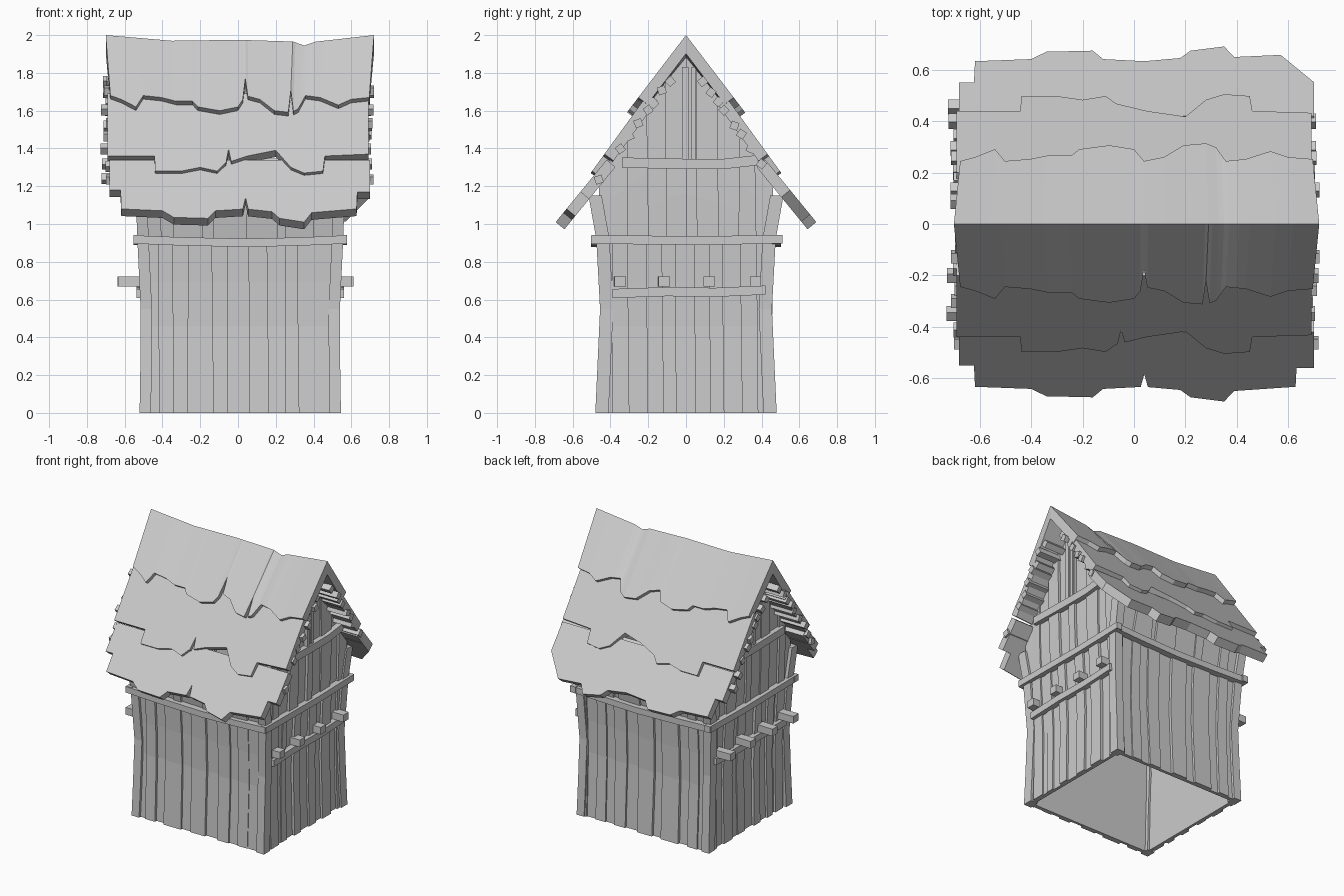
import bpy, bmesh, math, random
from mathutils import Vector

if "Cube" in bpy.data.objects:
    bpy.data.objects.remove(bpy.data.objects["Cube"])

random.seed(7)
R = random.uniform
CX = 0.012                                   # walls sit slightly right of centre

mat = bpy.data.materials.new("plain grey")
mat.diffuse_color = (0.6, 0.6, 0.6, 1)
mat.use_nodes = True
mat.node_tree.nodes["Principled BSDF"].inputs["Base Color"].default_value = mat.diffuse_color


def table(tab, t):
    """Piecewise linear lookup."""
    if t <= tab[0][0]:
        return tab[0][1]
    for (a, va), (b, vb) in zip(tab, tab[1:]):
        if t <= b:
            return va + (vb - va) * (t - a) / (b - a)
    return tab[-1][1]


def half_x(z): return table([(0, .533), (.5, .525), (.92, .545), (1.2, .555)], z)
def half_y(z): return table([(0, .48), (.55, .455), (.92, .475), (1.2, .525)], z)
def under_roof(y): return table([(0, 1.9), (.22, 1.6), (.5, 1.2), (.7, .95)], abs(y))


def build(name, lofts):
    """One object from several lofts; a loft is a list of 4-point rings."""
    bm = bmesh.new()
    for rings in lofts:
        vs = [[bm.verts.new(p) for p in ring] for ring in rings]
        for a, b in zip(vs, vs[1:]):
            for i in range(4):
                j = (i + 1) % 4
                bm.faces.new((a[i], a[j], b[j], b[i]))
        bm.faces.new(vs[0][::-1])
        bm.faces.new(vs[-1])
    bmesh.ops.recalc_face_normals(bm, faces=bm.faces)
    me = bpy.data.meshes.new(name)
    bm.to_mesh(me)
    bm.free()
    me.materials.append(mat)
    ob = bpy.data.objects.new(name, me)
    bpy.context.collection.objects.link(ob)
    return ob


def bar(axis, pts, a, b, tilt=0):
    """Beam along x or y through centre points, half width a, half height b."""
    rings = []
    for p in pts:
        ring = []
        for u, w in ((-a, -b), (a, -b), (a, b), (-a, b)):
            h = u * math.cos(tilt) - w * math.sin(tilt)
            v = u * math.sin(tilt) + w * math.cos(tilt)
            ring.append(Vector(p) + Vector((0, h, v) if axis == 'x' else (h, 0, v)))
        rings.append(ring)
    return rings


def planks(axis, side, seams, z0, top):
    """Row of boards on one wall; depth alternates so every seam shows."""
    lean = [0 if abs(s) < .01 or i in (0, len(seams) - 1) else R(-.012, .012)
            for i, s in enumerate(seams)]
    out = []
    for i in range(len(seams) - 1):
        d = (.008 if i % 2 else .022) + R(-.005, .005)
        rings = []
        for k in range(5):
            f, ring = k / 4, []
            for j, outer in ((i, 0), (i + 1, 0), (i + 1, 1), (i, 1)):
                u = seams[j] + lean[j] * f
                z = z0 + f * (top(u) - z0)
                depth = d if outer else .045
                if axis == 'x':
                    ring.append((CX + u, side * (half_y(z) - depth), z))
                else:
                    ring.append((CX + side * (half_x(z) - depth), u, z))
            rings.append(ring)
        out.append(rings)
    return out


# Board walls: lower and upper storeys on all four sides
front_low = [-.5, -.43, -.35, -.28, -.14, -.07, .05, .15, .24, .31, .39, .46, .5]
front_up = [-.5, -.42, -.35, -.2, -.14, .03, .2, .24, .39, .5]
side_low = [-.45, -.39, -.3, -.26, -.2, -.12, -.05, .05, .13, .2, .3, .38, .45]
side_up = [-.46, -.38, -.31, -.2, -.1, 0, .06, .17, .28, .37, .46]
for side, label in ((-1, "front"), (1, "back")):
    build(label + "_wall_boards", planks('x', side, front_low, 0, lambda u: .92)
          + planks('x', side, front_up, .92, lambda u: 1.15))
for side, label in ((-1, "left"), (1, "right")):
    build(label + "_wall_boards", planks('y', side, side_low, 0, lambda u: .92))
    build(label + "_gable_boards", planks('y', side, side_up, .92, under_roof))

# Corner posts follow the waisted wall profile
posts = []
for sx in (-1, 1):
    for sy in (-1, 1):
        rings = []
        for z in (0, .25, .55, .92, 1.15):
            X, Y = half_x(z), half_y(z)
            rings.append([(CX + sx * (X - a), sy * (Y - b), z)
                          for a, b in ((.06, .07), (0, .07), (0, 0), (.06, 0))])
        posts.append(rings)
build("corner_posts", posts)

# Bowed belt of beams around the house
belt = []
for s in (-1, 1):
    belt.append(bar('x', [(x, s * .48, z) for x, z in
                          ((-.553, .918), (-.3, .908), (.05, .9), (.35, .908), (.57, .918))], .024, .022))
    belt.append(bar('y', [(CX + s * .542, y, z) for y, z in
                          ((-.5, .918), (-.2, .915), (.1, .912), (.512, .92))], .022, .023))
build("belt_beams", belt)

# Side beams, gable beams and king posts
side_beams, king = [], []
for s in (-1, 1):
    side_beams.append(bar('y', [(CX + s * .53, y, z) for y, z in
                                ((-.39, .632), (-.1, .642), (.15, .638), (.42, .65))], .02, .024))
    side_beams.append(bar('y', [(CX + s * .55, y, z) for y, z in
                                ((-.34, 1.325), (0, 1.318), (.2, 1.318), (.38, 1.338))], .02, .027))
    for y0, y1 in ((-.02, .012), (.03, .052)):
        king.append([[(CX + s * x, y, z) for x, y in ((.5, y0), (.56, y0), (.56, y1), (.5, y1))]
                     for z in (1.34, 1.83)])
build("side_beams", side_beams)
build("gable_posts", king)

# Beam ends poking out of the side walls
pegs = []
for s, reach in ((-1, .64), (1, .617)):
    for y in (-.355, -.12, .12, .368):
        r = reach - R(0, .02)
        pegs.append(bar('x', [(s * .46, y, .695), (s * r, y + R(-.008, .008), .695)],
                        .03, .026))
build("floor_beam_ends", pegs)

# Roof battens running the length under each slope
battens = []
for s in (-1, 1):
    for y in (.085, .125, .165, .205, .25, .295, .35, .405, .455):
        yy = y + R(-.008, .008)
        z = under_roof(yy) - .025 + R(-.008, .008)
        battens.append(bar('x', [(-.695 - R(0, .035), s * yy, z), (.69 + R(0, .033), s * yy, z)],
                           .021, .021, s * R(-.9, -.3)))
build("roof_battens", battens)

# Shingle courses: (upper point, lower point) and ragged lower edge as (x, z)
RIDGE = [(-.7, 2), (-.35, 1.97), (0, 1.975), (.29, 1.966), (.35, 1.945), (.41, 1.965), (.72, 2)]
T = .06
COURSES = {
    "top": ((0, 2), (.26, 1.66), [
        (-.7, 1.68), (-.64, 1.66), (-.56, 1.62), (-.52, 1.68), (-.42, 1.67), (-.34, 1.65),
        (-.25, 1.65), (-.22, 1.62), (-.1, 1.6), (0, 1.62), (.04, 1.68), (.12, 1.66), (.2, 1.6),
        (.29, 1.59), (.33, 1.61), (.37, 1.68), (.45, 1.67), (.55, 1.63), (.62, 1.66), (.72, 1.67)]),
    "middle": ((.2, 1.69), (.49, 1.29), [
        (-.69, 1.36), (-.442, 1.36), (-.438, 1.28), (-.3, 1.28), (-.2, 1.3), (-.11, 1.28),
        (-.07, 1.32), (.05, 1.36), (.2, 1.39), (.28, 1.3), (.35, 1.27), (.45, 1.28),
        (.46, 1.36), (.69, 1.37)]),
    "lower": ((.42, 1.34), (.69, 1.01), [
        (-.68, 1.18), (-.622, 1.18), (-.618, 1.08), (-.4, 1.07), (-.34, 1.035), (-.16, 1.03),
        (-.12, 1.07), (.04, 1.08), (.18, 1.065), (.22, 1.03), (.35, 1.01), (.39, 1.06),
        (.628, 1.08), (.632, 1.17), (.7, 1.17)]),
}
NOTCH = {"top": [(.04, .09), (.29, .12)], "middle": [(-.05, .07)], "lower": [(.04, .06)]}


def course(side, label):
    (y0, z0), (y1, z1), edge = COURSES[label]
    slope = (z1 - z0) / (y1 - y0)
    nl = math.hypot(1, slope)
    ny, nz = T * slope / nl, -T / nl             # inward normal times thickness
    cols = dict(edge)
    if label == "lower" and side > 0:            # clipped back corner
        cols = {x: z for x, z in edge if x < .5}
        cols.update({.57: 1.05, .7: 1.18})
    if side < 0:                                 # splits in the front slope
        for x, h in NOTCH[label]:
            z = table(edge, x)
            for dx in (-.014, .014):
                cols[x + dx] = table(edge, x + dx)
            cols[x] = z + h
    if label == "top":                           # sag and dip of the ridge
        for x, _ in RIDGE:
            cols.setdefault(x, table(edge, x))
    rings = []
    for x in sorted(cols):
        z = cols[x]
        y = y0 + (z - z0) / slope
        xe = x * (.965 if label == "top" else 1)
        top = table(RIDGE, x) if label == "top" else z0
        inner = (0, top + T * nl * -1) if label == "top" else (y0 + ny, top + nz)
        rings.append([(x, side * y0, top), (xe, side * y, z),
                      (xe, side * (y + ny), z + nz), (x, side * inner[0], inner[1])])
    return rings


for side, label in ((-1, "front"), (1, "back")):
    for c in COURSES:
        build(label + "_roof_" + c + "_course", [course(side, c)])
